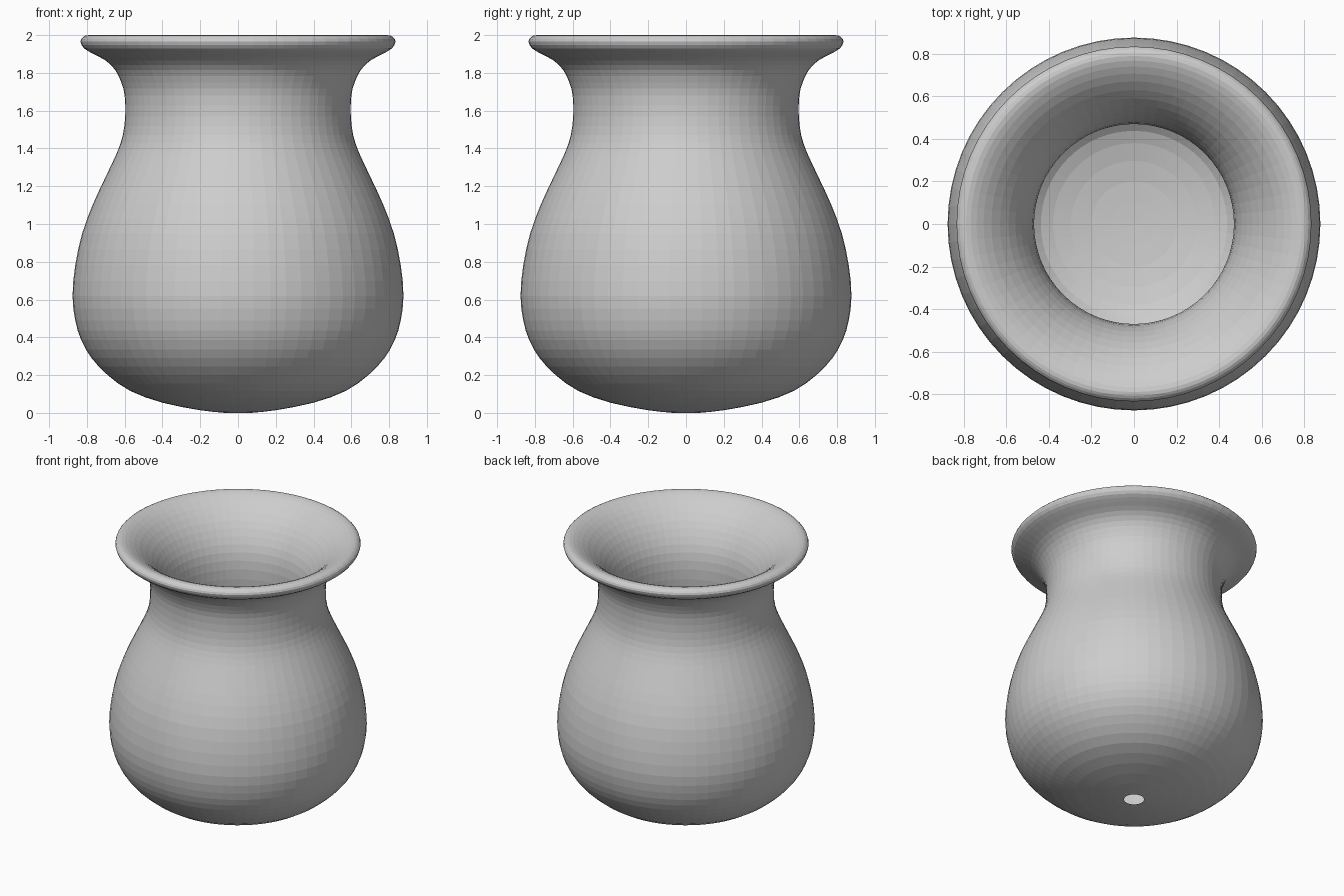
import bpy
import bmesh
import math
from mathutils import Vector

SEGMENTS = 64
STEPS = 2

# Remove the default object
default = bpy.data.objects.get("Cube")
if default:
    bpy.data.objects.remove(default, do_unlink=True)


def make_material(name, colour):
    material = bpy.data.materials.new(name)
    material.use_nodes = True
    material.diffuse_color = colour
    shader = material.node_tree.nodes["Principled BSDF"]
    shader.inputs["Base Color"].default_value = colour
    return material


def smooth_path(points, steps):
    """Pass a Catmull-Rom curve through radius and height pairs."""
    pts = [Vector(p) for p in points]
    pts = [pts[0] * 2 - pts[1]] + pts + [pts[-1] * 2 - pts[-2]]
    path = []
    for a, b, c, d in zip(pts, pts[1:], pts[2:], pts[3:]):
        for i in range(steps):
            t = i / steps
            path.append((b * 2 + (c - a) * t
                         + (a * 2 - b * 5 + c * 4 - d) * t ** 2
                         + (b * 3 - a - c * 3 + d) * t ** 3) / 2)
    path.append(pts[-2])
    return path


def lathe(name, path, material):
    """Turn a profile around the vertical axis."""
    bm = bmesh.new()
    verts = [bm.verts.new((p.x, 0, p.y)) for p in path]
    edges = [bm.edges.new(pair) for pair in zip(verts, verts[1:])]
    bmesh.ops.spin(bm, geom=verts + edges, axis=(0, 0, 1), cent=(0, 0, 0),
                   angle=math.tau, steps=SEGMENTS, use_duplicate=False)
    bmesh.ops.remove_doubles(bm, verts=bm.verts, dist=0.0005)
    bmesh.ops.recalc_face_normals(bm, faces=bm.faces)
    mesh = bpy.data.meshes.new(name)
    bm.to_mesh(mesh)
    bm.free()
    mesh.materials.append(material)
    obj = bpy.data.objects.new(name, mesh)
    bpy.context.collection.objects.link(obj)
    return obj


clay = make_material("grey clay", (0.61, 0.61, 0.61, 1))

# Outer wall, from the small drain hole up to the rolled lip
outer = [(.068, 0), (.2, .014), (.4, .054), (.57, .116), (.69, .2),
         (.775, .29), (.83, .385), (.862, .49), (.876, .62), (.862, .78),
         (.825, .95), (.77, 1.1), (.715, 1.22), (.672, 1.31), (.636, 1.39),
         (.61, 1.47), (.597, 1.57), (.6, 1.68), (.618, 1.75), (.65, 1.815),
         (.7, 1.865), (.765, 1.9), (.815, 1.93), (.834, 1.965), (.82, 1.99)]

# Flared mouth, straight throat and rounded cup inside the hollow wall
inner = [(.79, 2), (.74, 1.985), (.67, 1.94), (.59, 1.86), (.53, 1.77),
         (.488, 1.67), (.47, 1.55), (.475, 1.4), (.5, 1.25), (.54, 1.05),
         (.565, .85), (.565, .65), (.54, .52), (.48, .4), (.38, .345),
         (.2, .31), (0, .3)]

lathe("pot_body", smooth_path(outer + inner, STEPS), clay)
